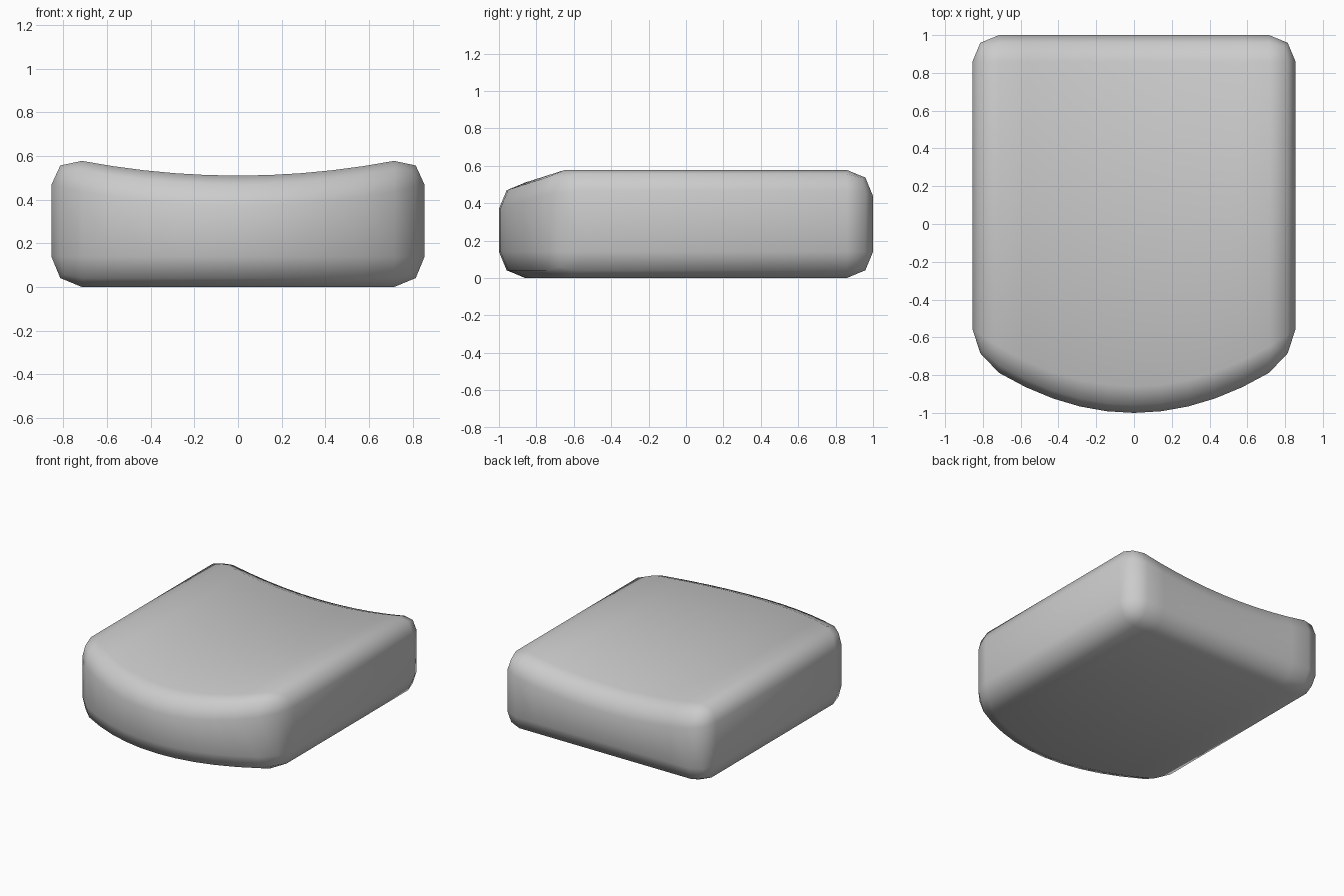
import bpy, bmesh
from mathutils import Vector

if "Cube" in bpy.data.objects:
    bpy.data.objects.remove(bpy.data.objects["Cube"])

HALF_X, HALF_Y, HEIGHT, ROUND = 0.855, 1.0, 0.51, 0.14

bm = bmesh.new()

# Block before shaping
bmesh.ops.create_cube(bm, size=1)
for v in bm.verts:
    v.co = Vector((v.co.x * 2 * HALF_X, v.co.y * 2 * HALF_Y, (v.co.z + 0.5) * HEIGHT))

# Two-step rounding on every edge
bmesh.ops.bevel(bm, geom=bm.edges[:], offset=ROUND, offset_type='OFFSET',
                segments=2, profile=0.5, affect='EDGES')

# Ten strips across the width so front and top can curve
inner = HALF_X - ROUND
for i in range(1, 10):
    x = -inner + 2 * inner * i / 10
    bmesh.ops.bisect_plane(bm, geom=bm.verts[:] + bm.edges[:] + bm.faces[:],
                           plane_co=(x, 0, 0), plane_no=(1, 0, 0), dist=1e-5)

# Bowed front and dished top
for v in bm.verts:
    curve = v.co.x ** 2
    if v.co.y < 0:
        v.co.y += 0.415 * curve
    if v.co.z > HEIGHT / 2:
        v.co.z += 0.132 * curve

bmesh.ops.recalc_face_normals(bm, faces=bm.faces[:])
for f in bm.faces:
    f.smooth = True

mesh = bpy.data.meshes.new("cushion")
bm.to_mesh(mesh)
bm.free()
bpy.context.collection.objects.link(bpy.data.objects.new("cushion", mesh))
